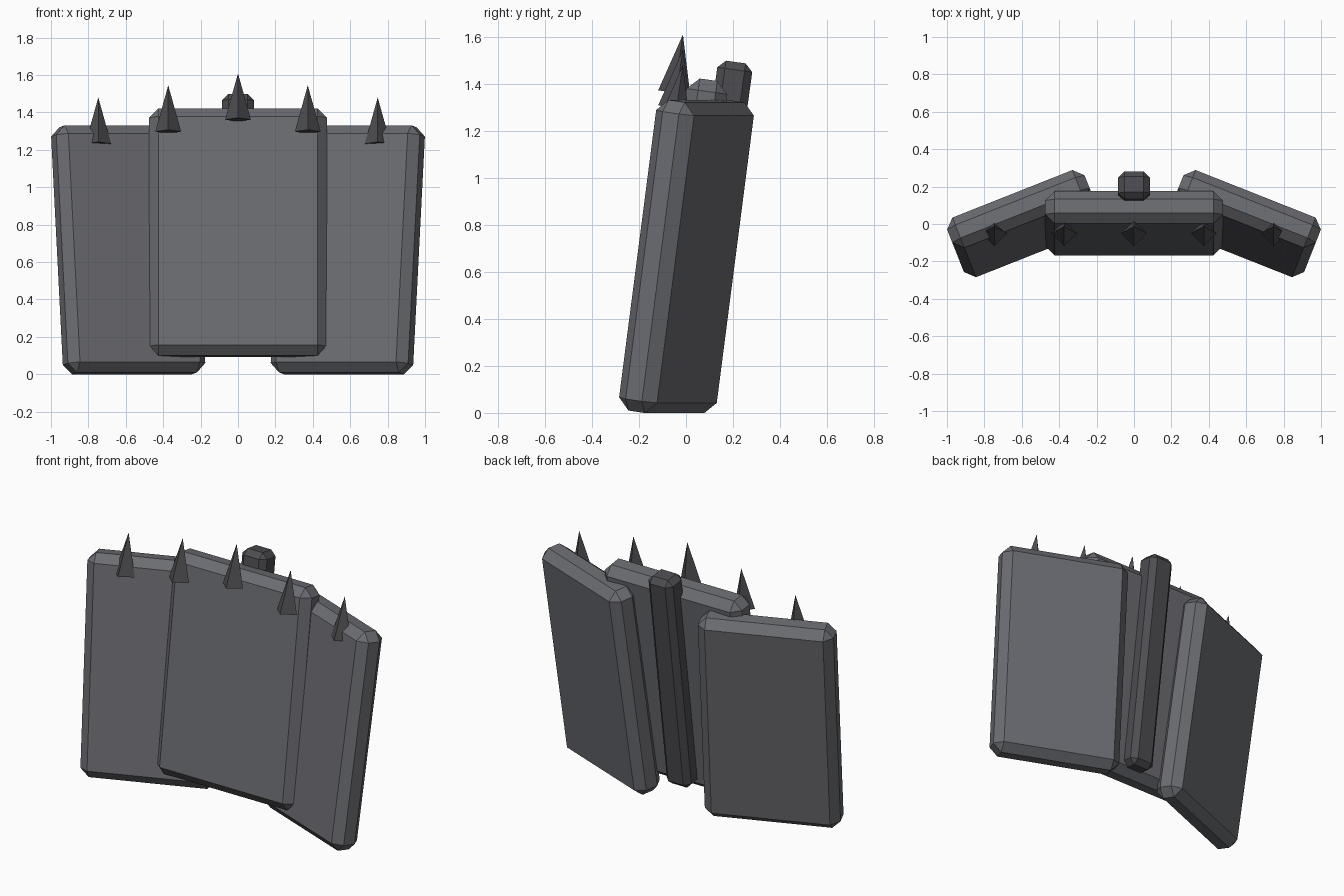
import bpy, bmesh
from math import radians
from mathutils import Matrix

if "Cube" in bpy.data.objects:
    bpy.data.objects.remove(bpy.data.objects["Cube"])

TILT = radians(-7.9)


def material(name, rgb):
    mat = bpy.data.materials.new(name)
    mat.diffuse_color = (*rgb, 1)
    mat.use_nodes = True
    mat.node_tree.nodes["Principled BSDF"].inputs["Base Color"].default_value = mat.diffuse_color
    return mat


PLATE = material("plate_grey", (0.148, 0.151, 0.167))
DARK = material("dark_grey", (0.075, 0.075, 0.084))


def add_object(name, bm, loc, rot, mat):
    mesh = bpy.data.meshes.new(name)
    bm.to_mesh(mesh)
    bm.free()
    mesh.materials.append(mat)
    ob = bpy.data.objects.new(name, mesh)
    ob.location, ob.rotation_euler = loc, rot
    bpy.context.collection.objects.link(ob)


def chamfered_box(name, size, loc, turn=0.0, bevel=0.05, mat=PLATE):
    bm = bmesh.new()
    bmesh.ops.create_cube(bm, size=1)
    bmesh.ops.scale(bm, vec=size, verts=bm.verts)
    bmesh.ops.bevel(bm, geom=bm.edges[:], offset=bevel, segments=1,
                    profile=0.5, affect='EDGES')
    add_object(name, bm, loc, (TILT, 0, turn), mat)


def spike(name, x, z):
    # four-sided cone, corners pointing along x and y, leaning back
    bm = bmesh.new()
    bmesh.ops.create_cone(bm, cap_ends=True, segments=4, radius1=0.069,
                          radius2=0, depth=0.25,
                          matrix=Matrix.Translation((0, 0, 0.125)))
    bmesh.ops.remove_doubles(bm, verts=bm.verts, dist=1e-5)
    add_object(name, bm, (x, -0.05, z), (radians(-8.5), 0, 0), DARK)


# overlapping slabs: centre plate in front, two angled side plates
chamfered_box("centre_plate", (0.95, 0.175, 1.333), (0, 0.004, 0.756))
for side, s in (("left", -1), ("right", 1)):
    chamfered_box(side + "_plate", (0.79, 0.175, 1.333),
                  (s * 0.587, 0.002, 0.665), turn=-s * radians(21.6))

# rear spine bar
chamfered_box("spine_bar", (0.17, 0.15, 1.38), (0, 0.117, 0.808),
              bevel=0.033, mat=DARK)

# row of spikes along the top
spike("spike_centre", 0, 1.361)
for side, s in (("left", -1), ("right", 1)):
    spike(side + "_inner_spike", s * 0.373, 1.297)
    spike(side + "_outer_spike", s * 0.747, 1.232)
